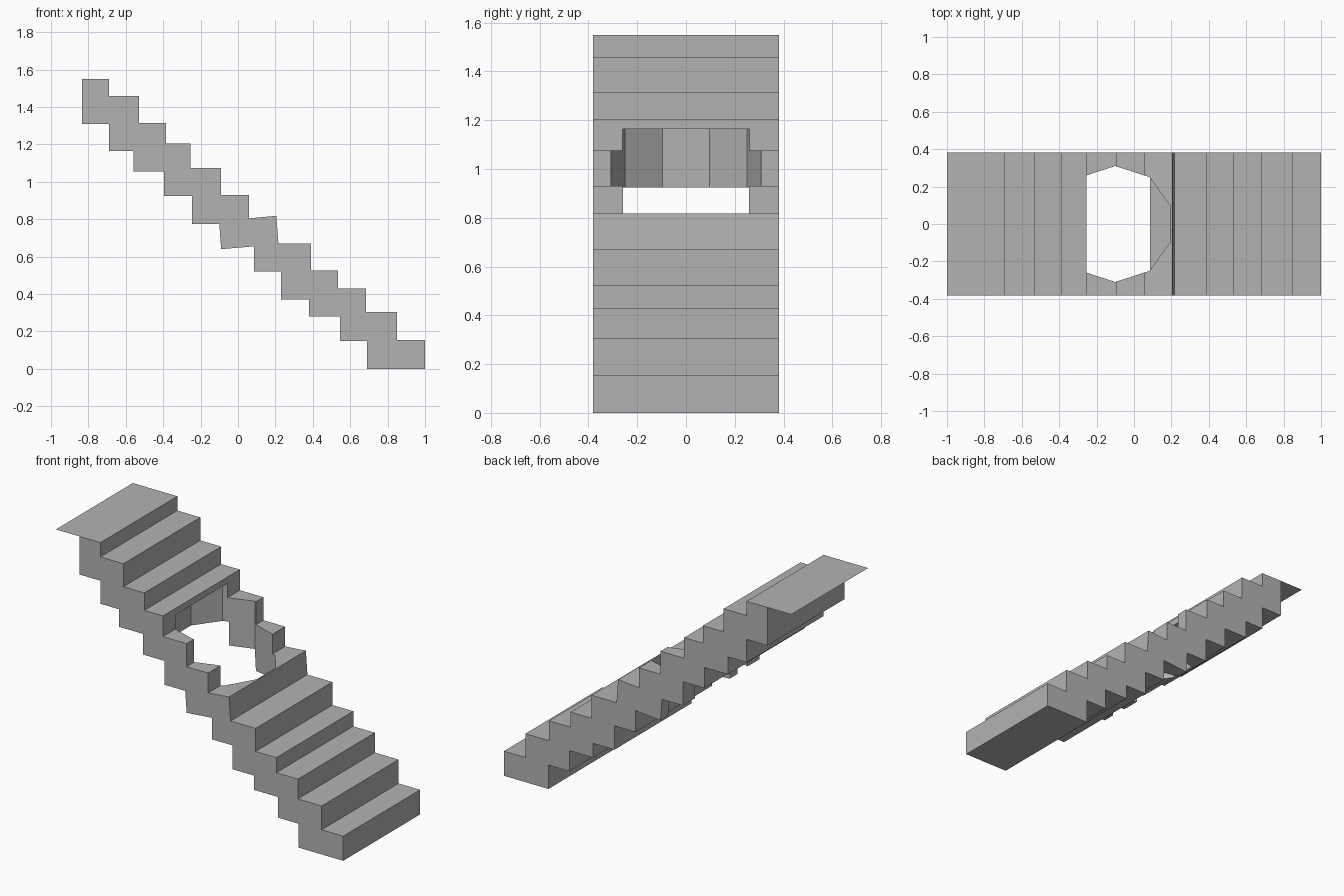
import bpy, bmesh, math

if "Cube" in bpy.data.objects:
    bpy.data.objects.remove(bpy.data.objects["Cube"])

HALF_WIDTH = 0.382

grey = bpy.data.materials.new("concrete grey")
grey.diffuse_color = (0.45, 0.45, 0.45, 1)
grey.use_nodes = True
grey.node_tree.nodes["Principled BSDF"].inputs["Base Color"].default_value = grey.diffuse_color


def make_object(name, bm):
    bmesh.ops.recalc_face_normals(bm, faces=bm.faces)
    mesh = bpy.data.meshes.new(name)
    bm.to_mesh(mesh)
    bm.free()
    mesh.materials.append(grey)
    obj = bpy.data.objects.new(name, mesh)
    bpy.context.collection.objects.link(obj)
    return obj


# Stair flight: stepped side profile swept across the width
treads = [(-0.69, 1.55), (-0.69, 1.46), (-0.53, 1.46), (-0.53, 1.315),
          (-0.385, 1.315), (-0.385, 1.205), (-0.255, 1.205), (-0.255, 1.075),
          (-0.09, 1.075), (-0.09, 0.93), (0.06, 0.93), (0.06, 0.805),
          (0.205, 0.818), (0.216, 0.67), (0.39, 0.67), (0.39, 0.525),
          (0.535, 0.525), (0.535, 0.43), (0.685, 0.43), (0.685, 0.305),
          (0.85, 0.305), (0.85, 0.155), (1, 0.155)]
underside = [(1, 0), (0.69, 0), (0.69, 0.15), (0.545, 0.15), (0.545, 0.28),
             (0.38, 0.28), (0.38, 0.37), (0.23, 0.37), (0.23, 0.52),
             (0.085, 0.52), (0.085, 0.655), (-0.09, 0.64), (-0.1, 0.775),
             (-0.245, 0.775), (-0.245, 0.925), (-0.395, 0.925),
             (-0.395, 1.055), (-0.56, 1.055), (-0.56, 1.165),
             (-0.69, 1.165), (-0.69, 1.31), (-0.835, 1.31), (-0.835, 1.55)]
bm = bmesh.new()
side = bm.faces.new([bm.verts.new((x, -HALF_WIDTH, z)) for x, z in treads + underside])
swept = bmesh.ops.extrude_face_region(bm, geom=[side])["geom"]
bmesh.ops.translate(bm, vec=(0, 2 * HALF_WIDTH, 0),
                    verts=[v for v in swept if isinstance(v, bmesh.types.BMVert)])
stairs = make_object("stair_flight", bm)

# Ten-sided hole broken through the middle steps
HOLE_BOTTOM, HOLE_TOP = 0.58, 1.165
bm = bmesh.new()
ring = [bm.verts.new((-0.1 + 0.31 * math.cos(math.radians(18 + 36 * i)),
                      0.31 * math.sin(math.radians(18 + 36 * i)), HOLE_BOTTOM))
        for i in range(10)]
base = bm.faces.new(ring)
swept = bmesh.ops.extrude_face_region(bm, geom=[base])["geom"]
bmesh.ops.translate(bm, vec=(0, 0, HOLE_TOP - HOLE_BOTTOM),
                    verts=[v for v in swept if isinstance(v, bmesh.types.BMVert)])
cutter = make_object("hole_cutter", bm)
cutter.hide_render = True

cut = stairs.modifiers.new("hole", "BOOLEAN")
cut.operation = "DIFFERENCE"
cut.solver = "EXACT"
cut.object = cutter
graph = bpy.context.evaluated_depsgraph_get()
stairs_mesh = bpy.data.meshes.new_from_object(stairs.evaluated_get(graph))
stairs.modifiers.clear()
stairs.data = stairs_mesh
bpy.data.objects.remove(cutter)

# Thin landing lip running out from the top tread
bm = bmesh.new()
bm.faces.new([bm.verts.new((x, y, 1.55)) for x, y in
              ((-1, -HALF_WIDTH), (-0.835, -HALF_WIDTH),
               (-0.835, HALF_WIDTH), (-1, HALF_WIDTH))])
lip = make_object("landing_lip", bm)
if lip.data.polygons[0].normal.z < 0:
    lip.data.flip_normals()
